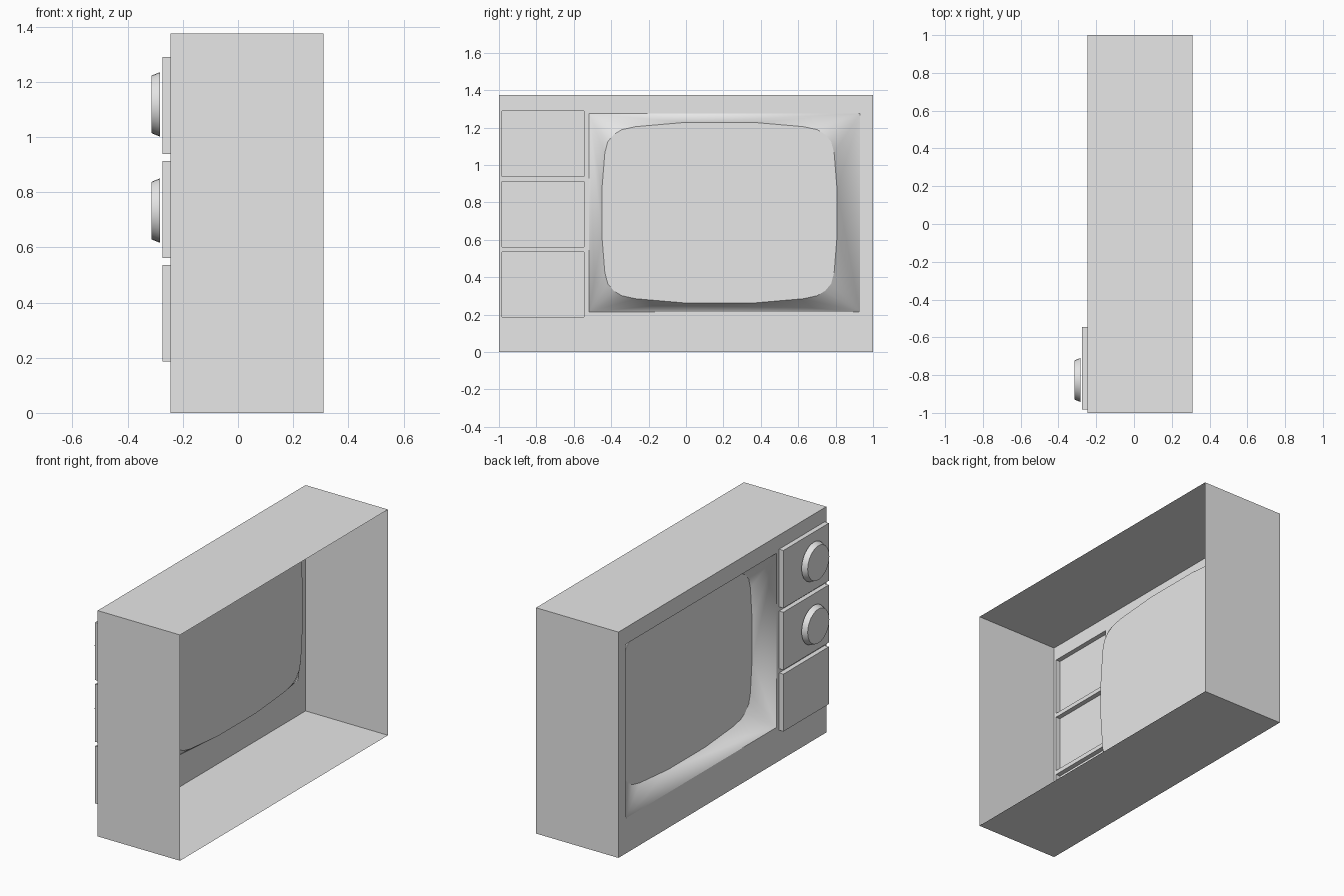
import bpy, bmesh, math
from mathutils import Matrix, Vector

cube = bpy.data.objects.get("Cube")
if cube:
    bpy.data.objects.remove(cube, do_unlink=True)

grey = bpy.data.materials.new("light_grey")
grey.use_nodes = True
grey.diffuse_color = (0.8, 0.8, 0.8, 1)
grey.node_tree.nodes["Principled BSDF"].inputs["Base Color"].default_value = (0.8, 0.8, 0.8, 1)

FACE, BACK, HEIGHT = -0.245, 0.31, 1.375    # screen wall, open side, top
PANEL_X, SCREEN_X = -0.274, -0.13           # raised panels, sunken screen
PANEL_Y = (-0.983, -0.546)
PANEL_Z = [(0.187, 0.536), (0.562, 0.913), (0.938, 1.289)]
OPEN_Y, OPEN_Z = (-0.519, 0.93), (0.214, 1.274)


def finish(name, bm, smooth=False):
    mesh = bpy.data.meshes.new(name)
    bm.to_mesh(mesh)
    bm.free()
    mesh.materials.append(grey)
    obj = bpy.data.objects.new(name, mesh)
    bpy.context.collection.objects.link(obj)
    if smooth:
        bpy.ops.object.select_all(action='DESELECT')
        obj.select_set(True)
        bpy.context.view_layer.objects.active = obj
        bpy.ops.object.shade_smooth_by_angle(angle=math.radians(35))
    return obj


def box_without(lo, hi, dropped):
    """Box shell whose faces that match the dropped rule are left open."""
    lo, hi = Vector(lo), Vector(hi)
    bm = bmesh.new()
    bmesh.ops.create_cube(bm, size=1)
    bm.normal_update()
    bmesh.ops.delete(bm, geom=[f for f in bm.faces if dropped(f.normal)], context='FACES')
    for v in bm.verts:
        v.co = (lo + hi) / 2 + v.co * (hi - lo)
    return bm


def inside(value, span):
    return span[0] < value < span[1]


# Cabinet: four outer walls, open at the rear
bm = box_without((FACE, -1, 0), (BACK, 1, HEIGHT), lambda n: abs(n.x) > 0.5)

# Screen wall: cells around the openings
ys = sorted([-1, 1, *PANEL_Y, *OPEN_Y])
zs = sorted([0, HEIGHT, *OPEN_Z, *(z for span in PANEL_Z for z in span)])
for y0, y1 in zip(ys, ys[1:]):
    for z0, z1 in zip(zs, zs[1:]):
        y, z = (y0 + y1) / 2, (z0 + z1) / 2
        in_screen = inside(y, OPEN_Y) and inside(z, OPEN_Z)
        in_panel = inside(y, PANEL_Y) and any(inside(z, s) for s in PANEL_Z)
        if not in_screen and not in_panel:
            corners = ((y0, z0), (y0, z1), (y1, z1), (y1, z0))
            bm.faces.new([bm.verts.new((FACE, *c)) for c in corners])
bmesh.ops.remove_doubles(bm, verts=bm.verts, dist=0.0005)
finish("cabinet", bm)

# Raised control panels, hollow from behind
for name, (z0, z1) in zip(("lower_panel", "middle_panel", "upper_panel"), PANEL_Z):
    finish(name, box_without((PANEL_X, PANEL_Y[0], z0), (FACE, PANEL_Y[1], z1),
                             lambda n: n.x > 0.5))

# Sunken surround and screen with bowed sides and round corners
QUARTER = [(0.629, 0.12), (0.613, 0.32), (0.597, 0.38), (0.565, 0.418),
           (0.522, 0.444), (0.448, 0.46), (0.18, 0.483)]
CENTRE_Y, CENTRE_Z = 0.179, 0.745
bm = bmesh.new()
screen_bm = bmesh.new()
corners, arcs = [], []
for sy, sz in ((1, 1), (-1, 1), (-1, -1), (1, -1)):
    arc = [(SCREEN_X, CENTRE_Y + sy * y, CENTRE_Z + sz * z) for y, z in QUARTER]
    arcs.append([bm.verts.new(p) for p in (arc if sy * sz > 0 else arc[::-1])])
    corners.append(bm.verts.new((FACE, OPEN_Y[sy > 0], OPEN_Z[sz > 0])))
for i in range(4):
    for a, b in zip(arcs[i], arcs[i][1:]):
        bm.faces.new((corners[i], b, a))
    j = (i + 1) % 4
    bm.faces.new((corners[i], corners[j], arcs[j][0], arcs[i][-1]))
outline = [screen_bm.verts.new(v.co) for arc in arcs for v in arc]
screen_bm.faces.new(outline[::-1])
bmesh.ops.recalc_face_normals(bm, faces=bm.faces)
bm.normal_update()
if sum(f.normal.x * f.calc_area() for f in bm.faces) > 0:
    bmesh.ops.reverse_faces(bm, faces=bm.faces)
finish("screen_surround", bm, smooth=True)
finish("screen", screen_bm)

# Tapered round knobs
for name, z in (("lower_knob", 0.733), ("upper_knob", 1.118)):
    bm = bmesh.new()
    place = Matrix.Translation((-0.298, -0.826, z)) @ Matrix.Rotation(-math.pi / 2, 4, 'Y')
    bmesh.ops.create_cone(bm, cap_ends=True, segments=32, radius1=0.117, radius2=0.104,
                          depth=0.032, matrix=place)
    finish(name, bm, smooth=True)
